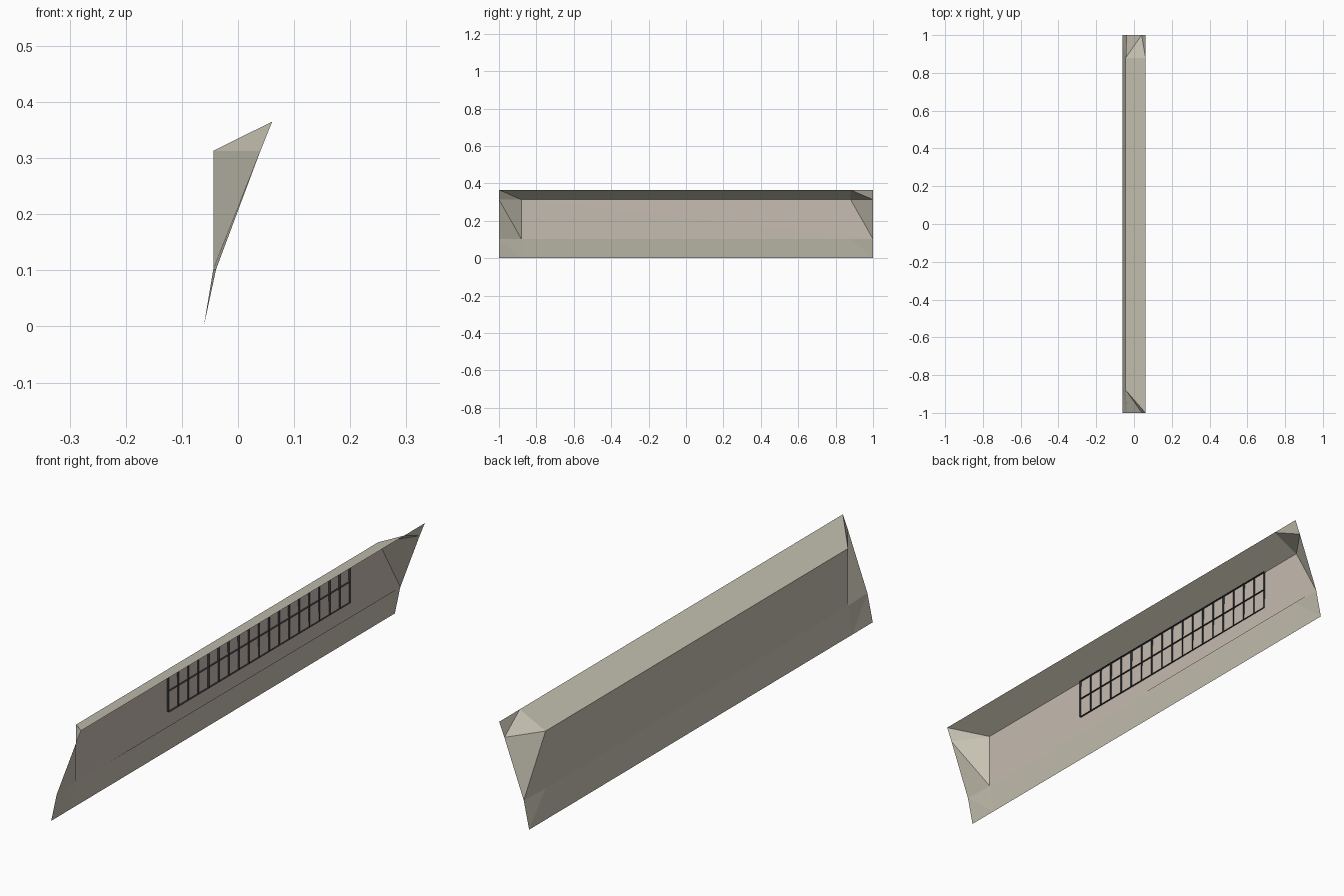
import bpy

if "Cube" in bpy.data.objects:
    bpy.data.objects.remove(bpy.data.objects["Cube"])


def material(name, rgb):
    m = bpy.data.materials.new(name)
    m.diffuse_color = (*rgb, 1.0)
    m.use_nodes = True
    m.node_tree.nodes["Principled BSDF"].inputs["Base Color"].default_value = m.diffuse_color
    return m


beige = material("beige", (0.56, 0.53, 0.44))
warm = material("warm beige", (0.56, 0.50, 0.43))
dark = material("dark slate", (0.035, 0.04, 0.05))


def make(name, verts, faces, mat):
    me = bpy.data.meshes.new(name)
    me.from_pydata(verts, [], faces)
    me.update()
    me.materials.append(mat)
    ob = bpy.data.objects.new(name, me)
    bpy.context.collection.objects.link(ob)
    return ob


# Folded sheet: four height rows, ends bent forward into gussets
ys = (-1.0, -0.88, 0.88, 1.0)
rows = [  # z, x in the middle, x at the ends
    (0.0, -0.061, -0.061),
    (0.102, -0.044, -0.039),
    (0.313, -0.044, 0.04),
    (0.365, 0.061, 0.061),
]
verts, faces = [], []
for z, x_mid, x_end in rows:
    for j, y in enumerate(ys):
        verts.append((x_end if j in (0, 3) else x_mid, y, z))
for i in range(3):
    for j in range(3):
        a = i * 4 + j
        b, d, c = a + 1, a + 4, a + 5
        faces += [(a, b, d), (b, c, d)]
make("folded_sheet", verts, faces, beige)

# Thin warm facing on the front of the wall
make("wall_facing",
     [(-0.0425, -0.88, 0.102), (-0.038, 1.0, 0.102),
      (-0.0425, 0.88, 0.3125), (-0.0425, -0.88, 0.3125)],
     [(0, 1, 3), (1, 2, 3)], warm)

# Grille of thin upright fins standing out of the wall
x0, x1 = -0.0435, -0.034
y0, y1, z0, z1 = -0.353, 0.703, 0.16, 0.313
columns, levels = 18, 2
verts, faces = [], []


def fin(p, q):
    n = len(verts)
    verts.extend([(x0, *p), (x1, *p), (x1, *q), (x0, *q)])
    faces.append((n, n + 1, n + 2, n + 3))


for k in range(columns + 1):
    y = y0 + (y1 - y0) * k / columns
    fin((y, z0), (y, z1))
for k in range(levels + 1):
    z = z0 + (z1 - z0) * k / levels
    fin((y0, z), (y1, z))
make("grille", verts, faces, dark)
